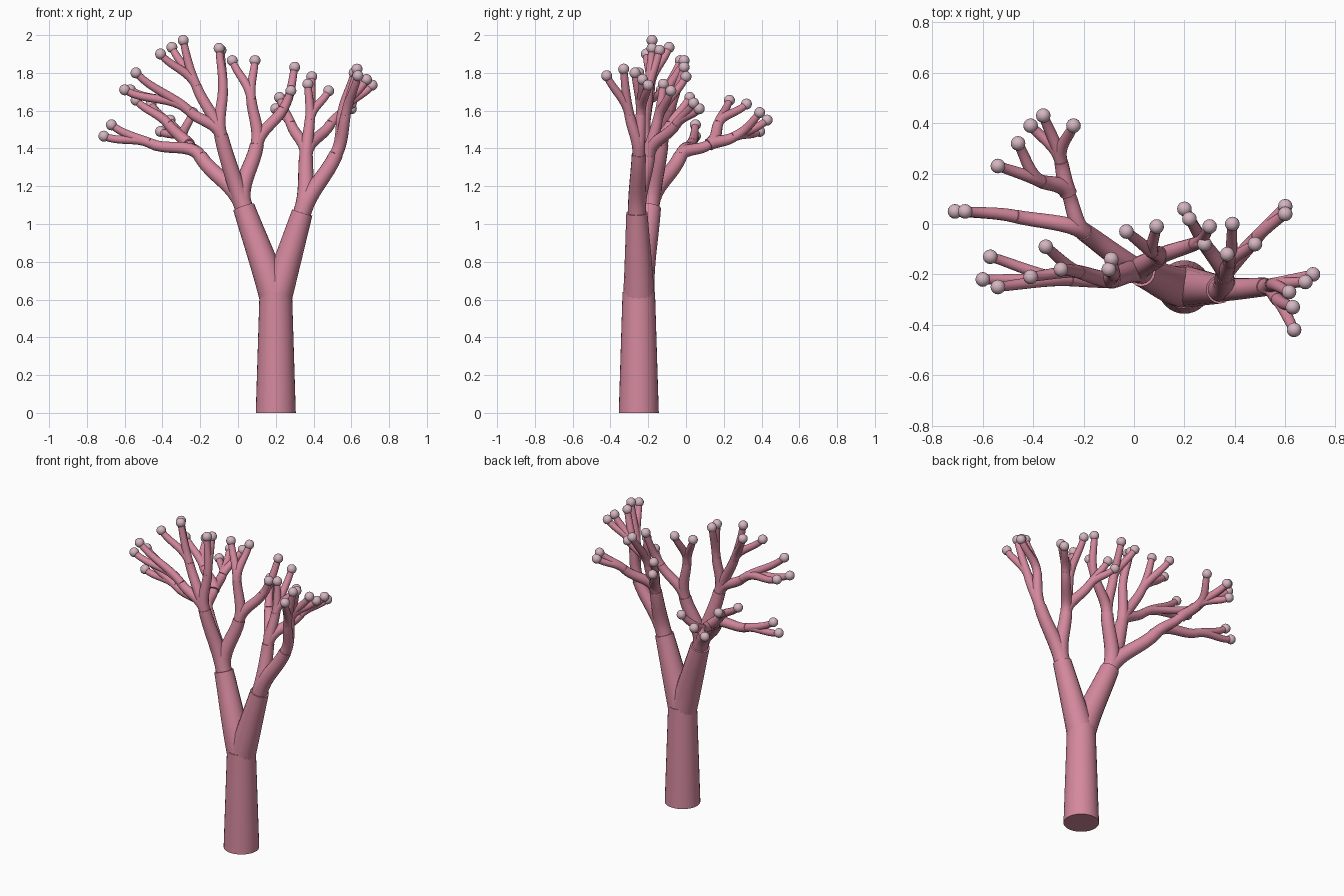
import bpy
import bmesh
from mathutils import Matrix, Vector

default_cube = bpy.data.objects.get("Cube")
if default_cube:
    bpy.data.objects.remove(default_cube, do_unlink=True)

UP = Vector((0, 0, 1))
TIP_RADIUS = 0.029


def make_material(name, colour):
    material = bpy.data.materials.new(name)
    material.use_nodes = True
    material.diffuse_color = colour
    shader = material.node_tree.nodes["Principled BSDF"]
    shader.inputs["Base Color"].default_value = colour
    shader.inputs["Roughness"].default_value = 0.8
    return material


branch_pink = make_material("branch_pink", (0.66, 0.25, 0.34, 1))
tip_pale = make_material("tip_pale_pink", (0.66, 0.46, 0.53, 1))
curve_parts = []
tip_points = []


def new_part(name):
    """Start a curve object that collects the tubes of one limb."""
    curve = bpy.data.curves.new(name, "CURVE")
    curve.dimensions = "3D"
    curve.bevel_depth = 1
    curve.bevel_resolution = 6
    curve.resolution_u = 8
    curve.use_fill_caps = True
    part = bpy.data.objects.new(name, curve)
    bpy.context.collection.objects.link(part)
    curve_parts.append(part)
    return part


def grow(part, joint, end, thick, thin, lift=0.3):
    """Add a bent tapering tube from a joint; return the joint at its end."""
    start, heading = joint
    end = Vector(end)
    chord = end - start
    reach = chord.length * 0.35
    final = (chord.normalized() + UP * lift).normalized()
    spline = part.data.splines.new("BEZIER")
    spline.bezier_points.add(1)
    ends = zip(spline.bezier_points, (start, end), (heading, final), (thick, thin))
    for point, place, direction, radius in ends:
        point.handle_left_type = point.handle_right_type = "FREE"
        point.co = place
        point.handle_left = place - direction * reach
        point.handle_right = place + direction * reach
        point.radius = radius
    return end, (final + chord.normalized()).normalized()


def bough(part, joint, end):
    return grow(part, joint, end, 0.048, 0.037)


def branch(part, joint, end):
    return grow(part, joint, end, 0.034, 0.027)


def twigs(part, joint, *tips):
    """Fan out thin twigs, each finished with a ball."""
    for tip in tips:
        grow(part, joint, tip, 0.026, 0.019)
        tip_points.append(Vector(tip))


# Trunk
bpy.ops.mesh.primitive_cone_add(vertices=32, radius1=0.106, radius2=0.086,
                                depth=0.64, location=(0.2, -0.25, 0.32))
trunk = bpy.context.object
trunk.name = "trunk"
trunk.data.materials.append(branch_pink)

# Two main limbs rising from the trunk
limbs = new_part("main_limbs")
crown = Vector((0.2, -0.25, 0.6))
right_fork = grow(limbs, (crown, Vector((-0.3, 0, 1)).normalized()),
                  (0.03, -0.19, 1.09), 0.084, 0.058, 0)
left_fork = grow(limbs, (crown, Vector((0.3, 0, 1)).normalized()),
                 (0.34, -0.26, 1.06), 0.084, 0.056, 0)

# Right rear bough
part = new_part("right_rear_bough")
fork = bough(part, right_fork, (-0.2, -0.03, 1.36))
outer = branch(part, fork, (-0.47, 0.03, 1.43))
twigs(part, outer, (-0.71, 0.05, 1.465), (-0.67, 0.05, 1.525))
rear = branch(part, fork, (-0.26, 0.12, 1.42))
side = branch(part, rear, (-0.37, 0.17, 1.53))
twigs(part, side, (-0.54, 0.23, 1.655), (-0.46, 0.32, 1.635))
back = branch(part, rear, (-0.29, 0.25, 1.46))
twigs(part, back, (-0.41, 0.39, 1.49), (-0.36, 0.43, 1.55), (-0.24, 0.39, 1.59))

# Right upper bough
part = new_part("right_upper_bough")
fork = bough(part, right_fork, (-0.09, -0.22, 1.47))
upright = branch(part, fork, (-0.08, -0.2, 1.7))
twigs(part, upright, (-0.09, -0.14, 1.92), (-0.1, -0.18, 1.93))
outer = branch(part, fork, (-0.26, -0.22, 1.6))
twigs(part, outer, (-0.57, -0.13, 1.71), (-0.6, -0.22, 1.71), (-0.54, -0.25, 1.8))
high = branch(part, fork, (-0.22, -0.19, 1.73))
twigs(part, high, (-0.41, -0.21, 1.9), (-0.35, -0.09, 1.935), (-0.29, -0.18, 1.972))

# Centre bough
part = new_part("centre_bough")
fork = bough(part, right_fork, (0.1, -0.13, 1.42))
upright = branch(part, fork, (0.07, -0.11, 1.66))
twigs(part, upright, (-0.03, -0.03, 1.865), (0.09, -0.01, 1.865))
side = branch(part, fork, (0.24, -0.08, 1.61))
twigs(part, side, (0.3, -0.01, 1.83), (0.28, -0.08, 1.705))

# Left inner bough
part = new_part("left_inner_bough")
fork = bough(part, left_fork, (0.36, -0.2, 1.36))
inner = branch(part, fork, (0.28, -0.08, 1.53))
twigs(part, inner, (0.2, 0.06, 1.61), (0.22, 0.02, 1.67))
upright = branch(part, fork, (0.38, -0.15, 1.55))
twigs(part, upright, (0.39, 0, 1.78), (0.37, -0.12, 1.74), (0.48, -0.08, 1.705))
side = branch(part, fork, (0.49, -0.05, 1.53))
twigs(part, side, (0.6, 0.07, 1.61), (0.6, 0.04, 1.64))

# Left outer bough
part = new_part("left_outer_bough")
fork = bough(part, left_fork, (0.52, -0.25, 1.37))
front = branch(part, fork, (0.57, -0.3, 1.58))
twigs(part, front, (0.63, -0.33, 1.82), (0.635, -0.42, 1.785))
outer = branch(part, fork, (0.55, -0.24, 1.58))
twigs(part, outer, (0.71, -0.2, 1.735), (0.68, -0.23, 1.765), (0.615, -0.27, 1.8))

# Balls on the twig ends
ball_mesh = bpy.data.meshes.new("twig_tips")
bm = bmesh.new()
for place in tip_points:
    bmesh.ops.create_uvsphere(bm, u_segments=16, v_segments=10, radius=TIP_RADIUS,
                              matrix=Matrix.Translation(place))
bm.to_mesh(ball_mesh)
bm.free()
ball_mesh.materials.append(tip_pale)
balls = bpy.data.objects.new("twig_tips", ball_mesh)
bpy.context.collection.objects.link(balls)

# Turn the tubes into meshes
bpy.context.view_layer.update()
depsgraph = bpy.context.evaluated_depsgraph_get()
solid_parts = [trunk, balls]
for part in curve_parts:
    name = part.name
    mesh = bpy.data.meshes.new_from_object(part.evaluated_get(depsgraph))
    mesh.materials.clear()
    mesh.materials.append(branch_pink)
    part.name = name + "_path"
    solid = bpy.data.objects.new(name, mesh)
    bpy.context.collection.objects.link(solid)
    solid_parts.append(solid)
for part in curve_parts:
    bpy.data.objects.remove(part, do_unlink=True)

# Smooth shading with crisp rims
bpy.ops.object.select_all(action="DESELECT")
for part in solid_parts:
    part.select_set(True)
bpy.context.view_layer.objects.active = trunk
bpy.ops.object.shade_smooth_by_angle()
